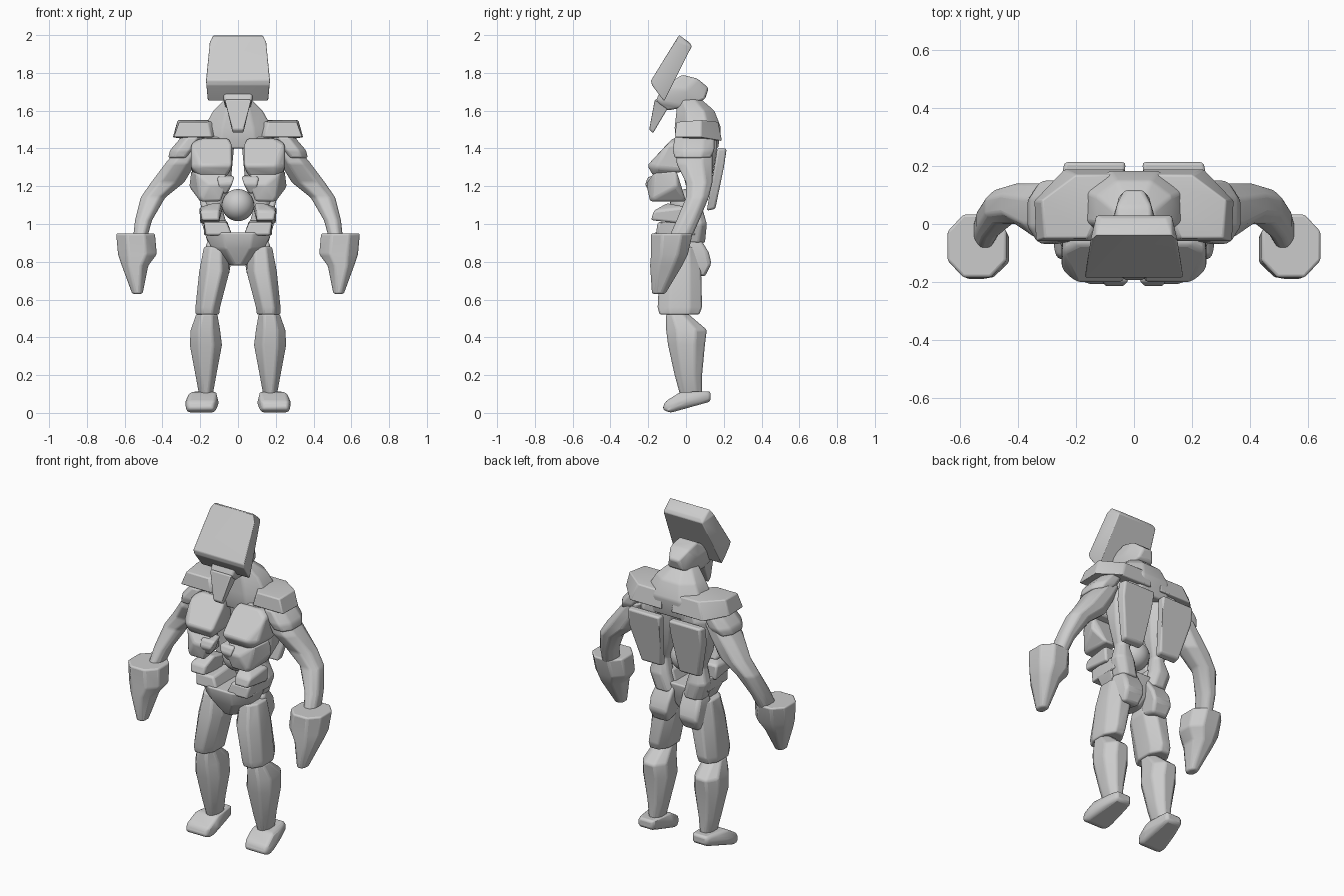
import bpy
import bmesh
import math

if "Cube" in bpy.data.objects:
    bpy.data.objects.remove(bpy.data.objects["Cube"])

clay = bpy.data.materials.new("grey clay")
clay.use_nodes = True
GREY = (.6, .6, .6, 1)
clay.diffuse_color = GREY
clay.node_tree.nodes["Principled BSDF"].inputs["Base Color"].default_value = GREY


def finish(name, bm, bevel):
    """Turn a bmesh into a softly bevelled, smooth-shaded object."""
    bmesh.ops.recalc_face_normals(bm, faces=bm.faces)
    mesh = bpy.data.meshes.new(name)
    bm.to_mesh(mesh)
    bm.free()
    mesh.materials.append(clay)
    obj = bpy.data.objects.new(name, mesh)
    bpy.context.collection.objects.link(obj)
    if bevel:
        mod = obj.modifiers.new("soft edges", "BEVEL")
        mod.width = bevel
        mod.segments = 3
        mod.limit_method = "ANGLE"
        mod.angle_limit = math.radians(20)
    bpy.ops.object.select_all(action="DESELECT")
    obj.select_set(True)
    bpy.context.view_layer.objects.active = obj
    bpy.ops.object.shade_smooth_by_angle(angle=math.radians(35))
    return obj


def hull(name, rows, bevel=.012, side=1):
    """Convex block; each row is an edge across x: (x0, x1, y, z)."""
    bm = bmesh.new()
    for x0, x1, y, z in rows:
        for x in (x0, x1):
            bm.verts.new((x * side, y, z))
    result = bmesh.ops.convex_hull(bm, input=bm.verts)
    loose = {v for v in result["geom_interior"] if isinstance(v, bmesh.types.BMVert)}
    bmesh.ops.delete(bm, geom=list(loose), context="VERTS")
    bmesh.ops.dissolve_limit(bm, angle_limit=math.radians(8), verts=bm.verts, edges=bm.edges)
    return finish(name, bm, bevel)


def loft(name, rings, bevel=.01, side=1, cut=.27):
    """Stack of chamfered rectangles; each ring is (x0, x1, y0, y1, z)."""
    bm = bmesh.new()
    loops = []
    for x0, x1, y0, y1, z in rings:
        a, b = (x1 - x0) * cut, (y1 - y0) * cut
        outline = ((x0 + a, y0), (x1 - a, y0), (x1, y0 + b), (x1, y1 - b),
                   (x1 - a, y1), (x0 + a, y1), (x0, y1 - b), (x0, y0 + b))
        loops.append([bm.verts.new((x * side, y, z)) for x, y in outline])
    for low, high in zip(loops, loops[1:]):
        for i in range(len(low)):
            j = (i + 1) % len(low)
            bm.faces.new((low[i], low[j], high[j], high[i]))
    bm.faces.new(loops[0])
    bm.faces.new(loops[-1])
    return finish(name, bm, bevel)


def pair(build, name, rows, **options):
    """Build a part on the left (+x) and its mirror on the right."""
    for label, side in (("left", 1), ("right", -1)):
        build(label + "_" + name, rows, side=side, **options)


def centred(rows):
    """Expand (half_width, ...) rows to symmetric (-w, w, ...) rows."""
    return [(-row[0], *row) for row in rows]


# Head: tilted slab, skull and long chin
hull("brow_slab", centred([
    (.13, -.037, 2), (.15, -.055, 1.965), (.17, -.185, 1.76), (.165, -.18, 1.735),
    (.16, -.116, 1.65), (.13, .03, 1.94), (.11, .02, 1.96)]), bevel=.015)
hull("skull", centred([
    (.06, -.02, 1.79), (.06, .06, 1.77), (.03, .12, 1.72), (.05, .1, 1.66),
    (.07, 0, 1.62), (.08, -.13, 1.72), (.08, 0, 1.71), (.075, -.16, 1.65), (.05, -.1, 1.6)]))
hull("chin", centred([
    (.07, -.165, 1.66), (.045, -.17, 1.6), (.028, -.195, 1.5), (.028, -.175, 1.48),
    (.04, -.12, 1.56), (.06, -.08, 1.64)]), bevel=.008)

# Neck and upper back
loft("neck", centred([
    (.2, -.05, .17, 1.4), (.18, -.06, .185, 1.51), (.13, -.05, .15, 1.6),
    (.07, -.05, .08, 1.66)]))

# Shoulders and arms
pair(hull, "shoulder_pad", [
    (.14, .34, -.06, 1.46), (.16, .31, -.05, 1.54), (.1, .345, .08, 1.46),
    (.1, .32, .08, 1.55), (.03, .24, .19, 1.44), (.04, .2, .17, 1.54)])
pair(loft, "deltoid", [
    (.25, .37, -.06, .13, 1.35), (.22, .36, -.07, .15, 1.39), (.18, .3, -.06, .15, 1.46)])
pair(loft, "arm", [
    (.48, .555, -.09, .03, .93), (.455, .545, -.05, .07, 1.02), (.385, .515, 0, .12, 1.14),
    (.285, .46, 0, .14, 1.22), (.225, .385, -.05, .14, 1.32), (.19, .32, -.05, .14, 1.4)])
pair(loft, "hand", [
    (.505, .56, -.18, -.11, .63), (.475, .615, -.19, -.02, .78),
    (.43, .635, -.185, .01, .84), (.44, .645, -.185, .035, .95)])

# Chest, ribs and back, split along the middle
pair(hull, "chest_plate", [
    (.05, .19, -.07, 1.455), (.03, .25, -.1, 1.42), (.035, .25, -.16, 1.3),
    (.03, .2, -.205, 1.31), (.06, .2, -.17, 1.25), (.04, .25, 0, 1.28), (.05, .24, 0, 1.44)],
    bevel=.018)
pair(hull, "rib_block", [
    (.06, .22, -.17, 1.27), (.06, .15, -.21, 1.21), (.09, .2, -.19, 1.12),
    (.1, .25, -.05, 1.28), (.1, .26, -.05, 1.2), (.12, .2, 0, 1.12)])
pair(hull, "belly_block", [
    (.015, .11, -.2, 1.25), (.03, .1, -.217, 1.21), (.055, .1, -.19, 1.16),
    (.03, .11, -.12, 1.26), (.06, .1, -.12, 1.17)])
pair(loft, "back_column", [
    (.03, .16, -.02, .1, .9), (.06, .19, 0, .11, 1), (.085, .16, 0, .085, 1.09),
    (.04, .21, 0, .13, 1.2), (.022, .23, -.05, .165, 1.4), (.022, .2, -.05, .16, 1.46)])
pair(hull, "back_plate", [
    (.03, .25, .165, 1.4), (.03, .24, .215, 1.4), (.03, .25, .15, 1.3),
    (.03, .24, .205, 1.3), (.06, .19, .11, 1.07), (.06, .19, .155, 1.08)])

# Core ball held between the waist pieces
core = bmesh.new()
bmesh.ops.create_uvsphere(core, u_segments=32, v_segments=16, radius=.085)
finish("core_ball", core, 0).location.z = 1.1

# Waist and hips
pair(hull, "waist_block", [
    (.1, .2, -.17, 1.07), (.1, .19, -.185, 1.02), (.08, .205, 0, 1.09),
    (.1, .2, 0, 1), (.09, .14, -.1, 1.11)])
loft("pelvis", centred([
    (.04, -.1, .03, .78), (.14, -.15, .06, .87), (.18, -.17, .08, .955)]))
pair(hull, "hip_horn", [
    (.03, .17, -.16, .94), (.06, .18, -.15, 1.01), (.03, .18, .05, .94), (.06, .18, .05, 1.02)])
pair(hull, "buttock", [
    (.025, .14, .06, .95), (.03, .16, .12, .85), (.035, .16, .135, .79),
    (.05, .15, .1, .72), (.04, .17, 0, .9), (.05, .17, 0, .74)], bevel=.018)

# Legs and feet
pair(loft, "thigh", [
    (.1, .225, -.14, .07, .52), (.095, .225, -.15, .085, .56),
    (.045, .205, -.14, .08, .75), (.06, .18, -.11, .06, .88)])
pair(loft, "shin", [
    (.135, .205, -.03, .085, .09), (.115, .225, -.06, .085, .2), (.085, .255, -.095, .1, .36),
    (.095, .25, -.105, .11, .44), (.11, .22, -.105, .01, .525)])
pair(hull, "foot", [
    (.13, .27, -.125, .02), (.125, .265, -.11, .06), (.115, .255, -.03, .11),
    (.13, .23, .13, .115), (.13, .23, .13, .06), (.1, .285, -.04, .05), (.12, .27, -.085, 0)],
    bevel=.016)
